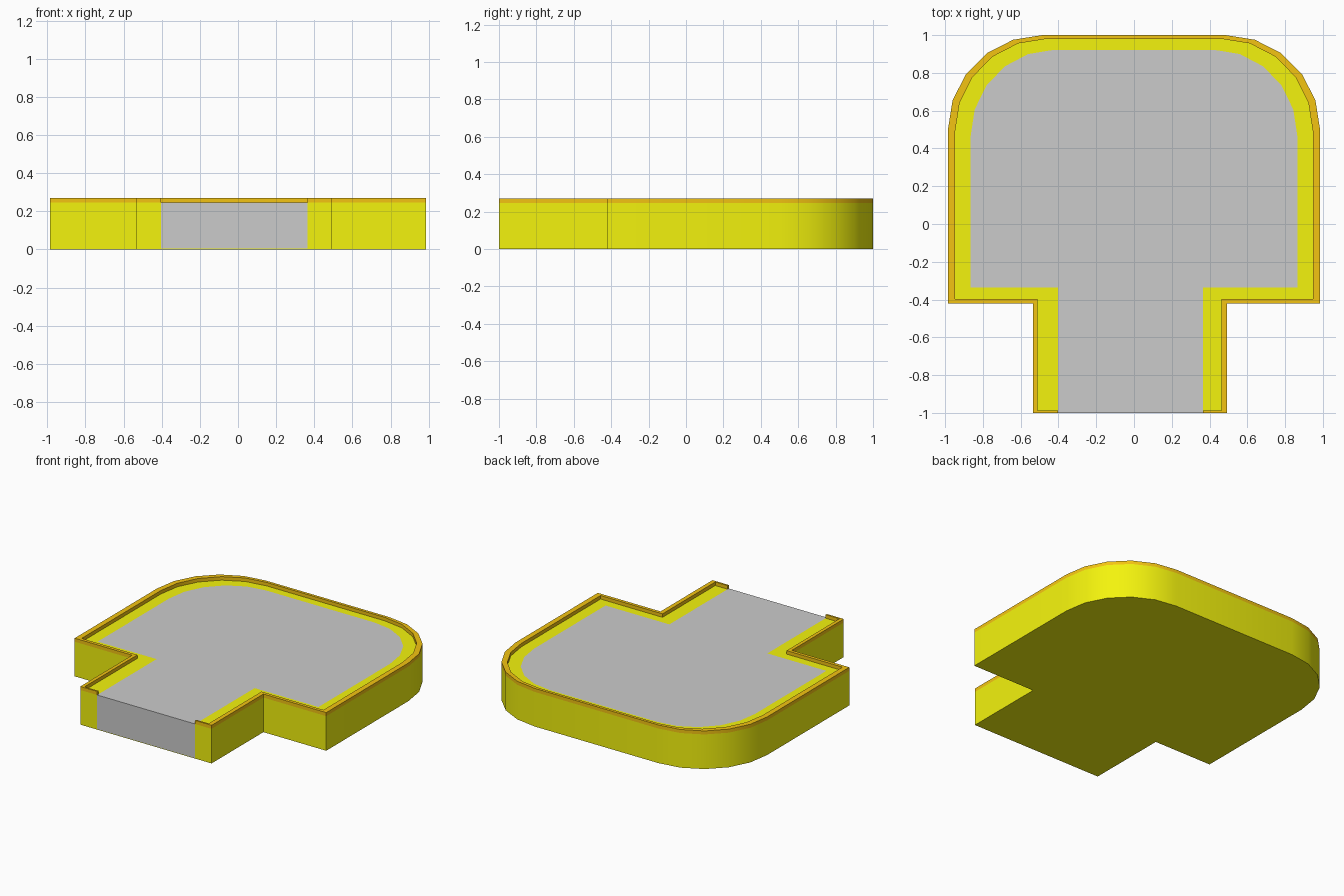
import bpy, bmesh, math

if "Cube" in bpy.data.objects:
    bpy.data.objects.remove(bpy.data.objects["Cube"])

FLOOR, TOP = 0.245, 0.27


def outline(xs, y_top, y_step, y_front, stem_l, stem_r, cx, cy):
    """Open path from left front, around the rounded back, to right front."""
    arc = [(cx + (xs - cx) * math.cos(math.radians(18 * i)),
            cy + (y_top - cy) * math.sin(math.radians(18 * i))) for i in range(6)]
    left = [(stem_l, y_front), (stem_l, y_step), (-xs, y_step)]
    right = [(xs, y_step), (stem_r, y_step), (stem_r, y_front)]
    return left + [(-x, y) for x, y in arc] + arc[::-1] + right


def material(name, color):
    m = bpy.data.materials.new(name)
    m.diffuse_color = color
    m.use_nodes = True
    m.node_tree.nodes["Principled BSDF"].inputs["Base Color"].default_value = m.diffuse_color
    return m


def build(name, fill, mat=None):
    bm = bmesh.new()
    fill(bm)
    bmesh.ops.remove_doubles(bm, verts=bm.verts[:], dist=0.0005)
    bmesh.ops.recalc_face_normals(bm, faces=bm.faces[:])
    me = bpy.data.meshes.new(name)
    bm.to_mesh(me)
    bm.free()
    ob = bpy.data.objects.new(name, me)
    bpy.context.collection.objects.link(ob)
    if mat:
        me.materials.append(mat)
    bpy.ops.object.select_all(action='DESELECT')
    ob.select_set(True)
    bpy.context.view_layer.objects.active = ob
    bpy.ops.object.shade_smooth_by_angle(angle=math.radians(30))
    return ob


def sweep(bm, loops):
    """Join matching (path, z) loops into a closed tube with end caps."""
    rows = [[bm.verts.new((x, y, z)) for x, y in path] for path, z in loops]
    for a, b in zip(rows, rows[1:] + rows[:1]):
        for i in range(len(a) - 1):
            bm.faces.new((a[i], a[i + 1], b[i + 1], b[i]))
    for end in (0, -1):
        bm.faces.new([r[end] for r in rows])


def prism(bm, path, z0, z1):
    low = [bm.verts.new((x, y, z0)) for x, y in path]
    high = [bm.verts.new((x, y, z1)) for x, y in path]
    bm.faces.new(low)
    bm.faces.new(high)
    for i in range(len(path)):
        j = (i + 1) % len(path)
        bm.faces.new((low[i], low[j], high[j], high[i]))


yellow = material("yellow", (0.9, 0.9, 0.004, 1))
orange = material("orange", (0.9, 0.55, 0.006, 1))

outer = outline(0.985, 1.0, -0.42, -1.0, -0.535, 0.493, 0.485, 0.5)
inner = outline(0.947, 0.98, -0.397, -0.987, -0.51, 0.462, 0.464, 0.49)
paving = outline(0.865, 0.922, -0.335, -1.0, -0.403, 0.365, 0.425, 0.465)

# Yellow border wall, grey paving filling it, thin yellow underside
BASE = 0.004
build("border", lambda bm: sweep(bm, [(outer, BASE), (outer, FLOOR),
                                      (paving, FLOOR), (paving, BASE)]), yellow)
build("paving", lambda bm: prism(bm, paving, BASE, FLOOR))
build("underside", lambda bm: prism(bm, outer, 0, BASE), yellow)

# Raised orange rim, with short returns on either side of the front opening
rim_out = [(-0.403, -1.0)] + outer + [(0.365, -1.0)]
rim_in = [(-0.403, -0.987)] + inner + [(0.365, -0.987)]
build("rim", lambda bm: sweep(bm, [(rim_out, FLOOR), (rim_out, TOP),
                                   (rim_in, TOP), (rim_in, FLOOR)]), orange)
